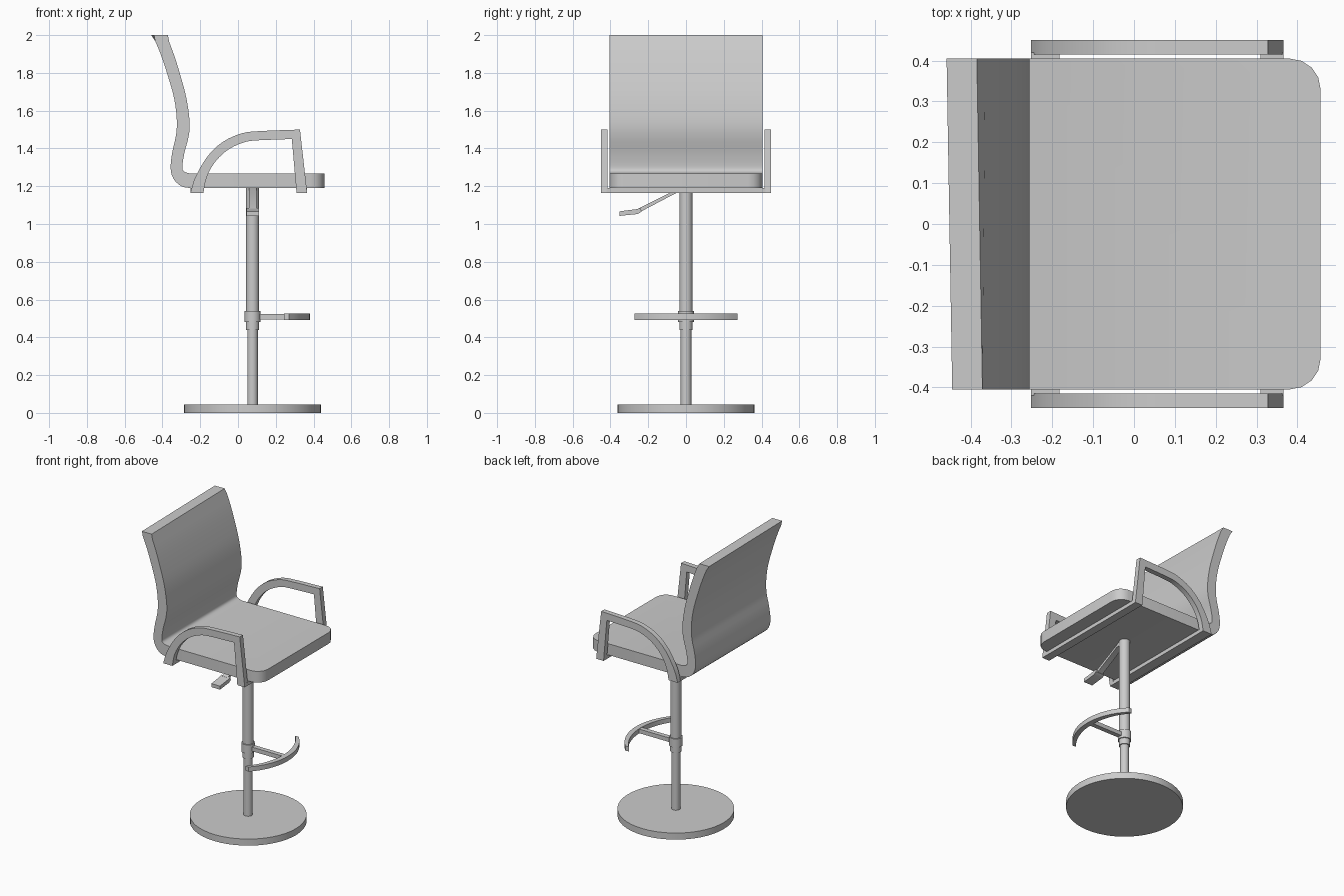
import bpy, bmesh, math
from mathutils import Vector

if "Cube" in bpy.data.objects:
    bpy.data.objects.remove(bpy.data.objects["Cube"])

PX = 0.077  # x of the column axis


def finish(name, bm):
    bmesh.ops.recalc_face_normals(bm, faces=bm.faces)
    me = bpy.data.meshes.new(name)
    bm.to_mesh(me)
    bm.free()
    ob = bpy.data.objects.new(name, me)
    bpy.context.collection.objects.link(ob)
    bpy.ops.object.select_all(action='DESELECT')
    ob.select_set(True)
    bpy.context.view_layer.objects.active = ob
    bpy.ops.object.shade_smooth_by_angle(angle=math.radians(30))
    return ob


def prism_bm(pts, axis, lo, hi):
    """Extrude a 2D outline along an axis from lo to hi."""
    place = {'x': lambda a, b, t: (t, a, b),
             'y': lambda a, b, t: (a, t, b),
             'z': lambda a, b, t: (a, b, t)}[axis]
    bm = bmesh.new()
    rings = [[bm.verts.new(place(a, b, t)) for a, b in pts] for t in (lo, hi)]
    n = len(pts)
    for i in range(n):
        j = (i + 1) % n
        bm.faces.new((rings[0][i], rings[0][j], rings[1][j], rings[1][i]))
    bm.faces.new(rings[0])
    bm.faces.new(rings[1])
    return bm


def prism(name, pts, axis, lo, hi):
    return finish(name, prism_bm(pts, axis, lo, hi))


def rect(a0, a1, b0, b1):
    return [(a0, b0), (a1, b0), (a1, b1), (a0, b1)]


def cylinder(name, r, z0, z1, sides=32):
    pts = [(PX + r * math.cos(math.tau * i / sides), r * math.sin(math.tau * i / sides))
           for i in range(sides)]
    return prism(name, pts, 'z', z0, z1)


def smooth(pts, steps=3):
    """Catmull-Rom curve through the points."""
    p = [Vector(q) for q in pts]
    p = [2 * p[0] - p[1]] + p + [2 * p[-1] - p[-2]]
    out = []
    for i in range(1, len(p) - 2):
        a, b, c, d = p[i - 1:i + 3]
        for s in range(steps):
            t = s / steps
            out.append(tuple(0.5 * (2 * b + (c - a) * t + (2 * a - 5 * b + 4 * c - d) * t * t
                                    + (3 * b - a - 3 * c + d) * t ** 3)))
    return out + [tuple(p[-2])]


# base, column and collar
cylinder("base_disc", 0.363, 0, 0.045, 48)
cylinder("lower_column", 0.028, 0.04, 0.5)
cylinder("upper_column", 0.034, 0.5, 1.195)
cylinder("collar_ring", 0.042, 0.48, 0.54)
cylinder("collar_sleeve", 0.035, 0.44, 0.485)

# footrest: curved bar on a spoke
R, half = 0.39, math.asin(0.272 / 0.39)
angles = [half * (i / 8 - 1) for i in range(17)]
arc = [(0.38 - R + R * math.cos(a), R * math.sin(a)) for a in angles]
arc += [(0.38 - R + (R - 0.035) * math.cos(a), R * math.sin(a) * 0.99) for a in reversed(angles)]
prism("footrest_bar", arc, 'z', 0.493, 0.525)
prism("footrest_spoke", rect(PX + 0.03, 0.36, -0.016, 0.016), 'z', 0.495, 0.523)

# one-piece seat and backrest
inner = smooth([(-0.378, 2.0), (-0.337, 1.89), (-0.30, 1.77), (-0.272, 1.66), (-0.256, 1.54),
                (-0.262, 1.46), (-0.283, 1.38), (-0.294, 1.31), (-0.288, 1.28), (-0.255, 1.267)])
outer = smooth([(-0.25, 1.19), (-0.30, 1.2), (-0.342, 1.24), (-0.357, 1.30), (-0.346, 1.39),
                (-0.328, 1.47), (-0.324, 1.55), (-0.337, 1.66), (-0.37, 1.78), (-0.41, 1.9),
                (-0.452, 2.0)])
bm = prism_bm(inner + [(0.457, 1.267), (0.457, 1.19)] + outer, 'y', -0.405, 0.405)
for v in bm.verts:  # slight skew of the top edge
    if v.co.z > 1.99:
        v.co.x -= 0.017 * v.co.y
corners = [e for e in bm.edges
           if all(v.co.x > 0.45 for v in e.verts)
           and abs(e.verts[0].co.y - e.verts[1].co.y) < 0.01]
bmesh.ops.bevel(bm, geom=corners, offset=0.075, segments=4, profile=0.5, affect='EDGES')
finish("seat_shell", bm)

# armrests and cross bars under the seat
arm = smooth([(-0.252, 1.165), (-0.225, 1.25), (-0.16, 1.36), (-0.08, 1.435), (0.02, 1.48),
              (0.12, 1.492), (0.328, 1.5)])
arm += [(0.366, 1.165), (0.31, 1.165), (0.285, 1.45)]
arm += smooth([(0.12, 1.444), (0.04, 1.435), (-0.05, 1.395), (-0.12, 1.33), (-0.165, 1.25),
               (-0.183, 1.165)])
for side, lo, hi in (("left", 0.415, 0.45), ("right", -0.45, -0.415)):
    prism(side + "_armrest", arm, 'y', lo, hi)
for end, x0, x1 in (("rear", -0.252, -0.183), ("front", 0.31, 0.366)):
    prism(end + "_cross_bar", rect(x0, x1, 1.165, 1.19), 'y', -0.42, 0.42)

# height lever: thin arm with a wider paddle
prism("lever_arm", [(0.0, 1.192), (0.0, 1.168), (-0.05, 1.165), (-0.25, 1.06), (-0.25, 1.083),
                    (-0.03, 1.192)], 'x', PX - 0.02, PX + 0.02)
prism("lever_paddle", [(-0.24, 1.085), (-0.265, 1.078), (-0.352, 1.067), (-0.352, 1.043),
                       (-0.255, 1.053), (-0.235, 1.065)], 'x', PX - 0.033, PX + 0.033)
